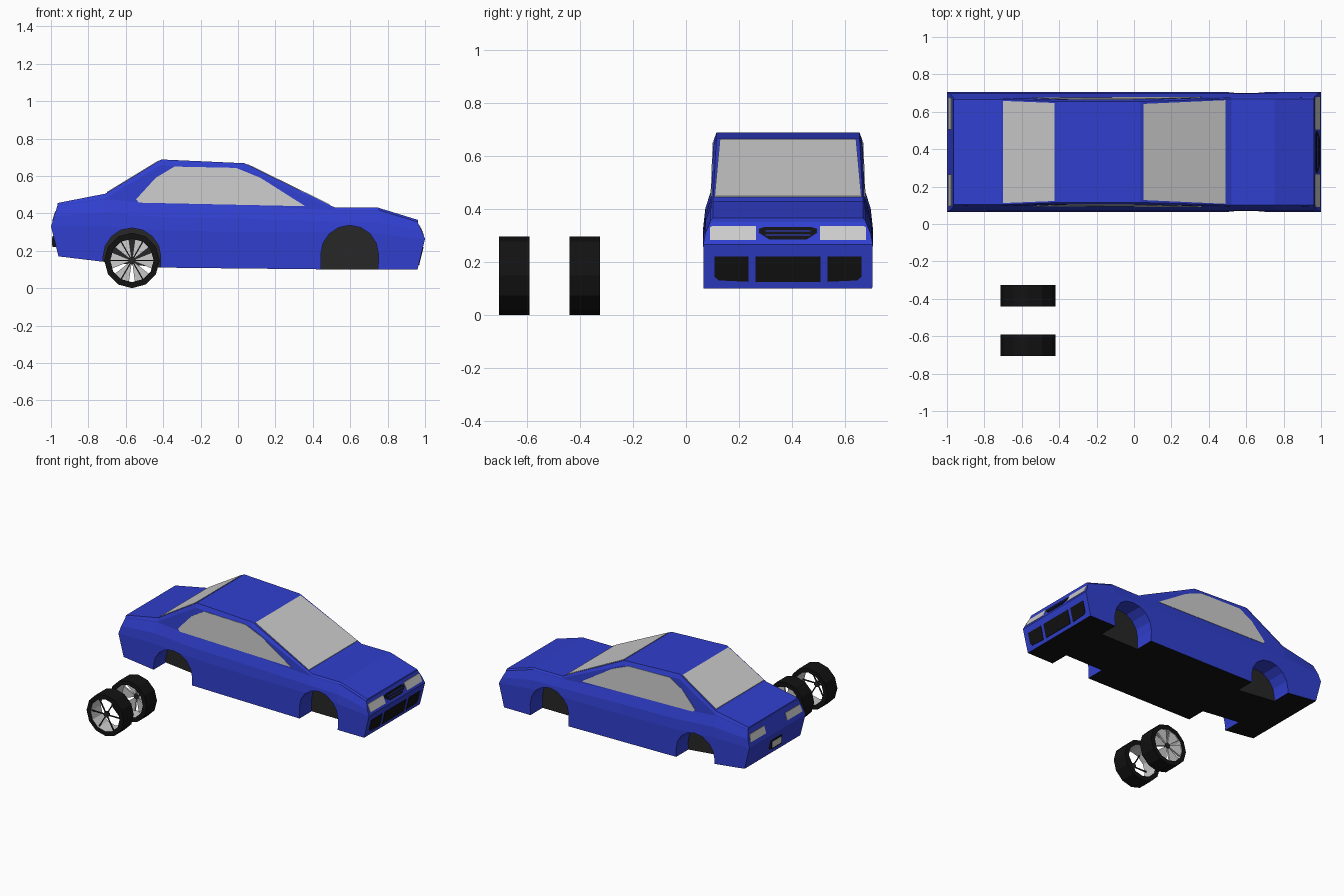
import bpy, bmesh
from math import sin, cos, pi, radians
from mathutils import Vector

if "Cube" in bpy.data.objects:
    bpy.data.objects.remove(bpy.data.objects["Cube"])

C = 0.385                      # centre line of the car body in y


def material(name, rgb):
    m = bpy.data.materials.new(name)
    m.diffuse_color = (*rgb, 1)
    m.use_nodes = True
    m.node_tree.nodes["Principled BSDF"].inputs["Base Color"].default_value = m.diffuse_color
    return m


BLUE = material("blue_paint", (0.03, 0.05, 0.62))
BLACK = material("black", (0.006, 0.006, 0.006))
DARK = material("dark_lining", (0.02, 0.02, 0.02))
LIGHT = material("light_metal", (0.85, 0.85, 0.85))


def mesh_object(name, verts, faces, mats=()):
    me = bpy.data.meshes.new(name)
    me.from_pydata([tuple(v) for v in verts], [], faces)
    bm = bmesh.new()
    bm.from_mesh(me)
    bmesh.ops.recalc_face_normals(bm, faces=bm.faces)
    bm.to_mesh(me)
    bm.free()
    for m in mats:
        me.materials.append(m)
    ob = bpy.data.objects.new(name, me)
    bpy.context.collection.objects.link(ob)
    return ob


def prism(name, pts, vec, mat=None):
    """Polygon extruded along a vector."""
    n, v = len(pts), Vector(vec)
    verts = [Vector(p) for p in pts] + [Vector(p) + v for p in pts]
    faces = [list(range(n)), list(range(n, 2 * n))]
    faces += [[i, (i + 1) % n, n + (i + 1) % n, n + i] for i in range(n)]
    return mesh_object(name, verts, faces, [mat] if mat else [])


def side_w(z):                 # half width of the flat cabin side
    return 0.29 - 0.04 * (z - 0.44)


# Body shell: lofted stations
# x bottom, x mid, x top, z bottom, z mid, z belt, z top, half width of top
stations = [
    (-0.96, -1.0, -0.966, .17, .33, .44, .455, .28),
    (-0.71, -0.71, -0.71, .14, .33, .475, .505, .282),
    (-0.41, -0.41, -0.41, .11, .31, .45, .688, .27),
    (0.035, 0.035, 0.035, .105, .30, .442, .668, .27),
    (0.52, 0.52, 0.52, .10, .30, .415, .43, .283),
    (0.75, 0.75, 0.75, .10, .29, .415, .43, .283),
    (0.96, 1.0, 0.962, .10, .265, .35, .365, .283),
]
L = 6
verts, faces = [], []
for xb, xm, xt, zb, zm, zl, zt, wt in stations:
    zs = max(zl + 0.004, zt - 0.03)
    half = [(xb, .318, zb), (xm, .32, zm), ((xm + xt) / 2, .312, (zm + zl) / 2),
            (xt, side_w(zl), zl), (xt, side_w(zs), zs), (xt, wt, zt)]
    verts += [(x, C - w, z) for x, w, z in half]
    verts += [(x, C + w, z) for x, w, z in reversed(half)]
R = 2 * L
for s in range(len(stations) - 1):
    for i in range(R):
        j = (i + 1) % R
        faces.append([s * R + i, s * R + j, (s + 1) * R + j, (s + 1) * R + i])
for b in (0, (len(stations) - 1) * R):
    for i in range(L - 1):
        faces.append([b + i, b + i + 1, b + R - 2 - i, b + R - 1 - i])
body = mesh_object("car_body", verts, faces, [BLUE, BLACK, DARK])

# Wheel arches cut from both sides
bpy.context.view_layer.objects.active = body
for cx, cz in ((0.597, 0.182), (-0.567, 0.168)):
    for s in (-1, 1):
        arc = [(cx + .154 * cos(pi * k / 8), C + s * .18, cz + .154 * sin(pi * k / 8)) for k in range(9)]
        arc += [(cx - .15, C + s * .18, 0), (cx + .15, C + s * .18, 0)]
        cutter = prism("arch_cutter", arc, (0, s * 0.3, 0))
        cutter.hide_render = True
        mod = body.modifiers.new("arch", "BOOLEAN")
        mod.operation, mod.solver, mod.object = "DIFFERENCE", "EXACT", cutter
        bpy.ops.object.modifier_apply(modifier=mod.name)
        bpy.data.objects.remove(cutter)
for p in body.data.polygons:
    p.material_index = 0
    if p.normal.z < -0.9 and p.center.z < 0.2:
        p.material_index = 1
    elif abs(p.normal.y) > 0.98 and abs(p.center.y - C) < 0.2:
        p.material_index = 2

# Side windows
outline = [(-.545, .475), (-.53, .457), (.36, .438), (.12, .59), (-.01, .643), (-.34, .65), (-.44, .59)]
for s, side in ((-1, "right"), (1, "left")):
    prism(side + "_side_window", [(x, C + s * (side_w(z) + .003), z) for x, z in outline], (0, -s * .008, 0))


# Windscreen and rear window lie on the sloped faces
def sloped(name, x0, w0, x1, w1, a, b):
    def z(x):
        return a[1] + (x - a[0]) / (b[0] - a[0]) * (b[1] - a[1]) + .004
    prism(name, [(x0, C - w0, z(x0)), (x0, C + w0, z(x0)), (x1, C + w1, z(x1)), (x1, C - w1, z(x1))], (0, 0, -.01))


sloped("windscreen", .05, .257, .49, .277, (.035, .668), (.52, .43))
sloped("rear_window", -.425, .262, -.70, .273, (-.41, .688), (-.71, .505))


# Panels on the nose and tail, given as (y offset, z)
def nose_x(z):
    return .96 + (z - .10) / .165 * .04 if z < .265 else 1.0 - (z - .265) / .085 * .038


def tail_x(z):
    return -.96 - (z - .17) / .16 * .04 if z < .33 else -1.0 + (z - .33) / .11 * .034


def nose(name, pts, mat=None, lift=.003):
    prism(name, [(nose_x(z) + lift, C + y, z) for y, z in pts], (-.008, 0, 0), mat)


for s, side in ((-1, "right"), (1, "left")):
    nose(side + "_headlight", [(s * y, z) for y, z in
         ((.12, .283), (.295, .283), (.295, .33), (.285, .335), (.12, .335))], LIGHT)
    nose(side + "_air_intake", [(s * y, z) for y, z in
         ((.15, .125), (.262, .13), (.278, .145), (.278, .22), (.15, .22))], BLACK)
    prism(side + "_tail_light", [(tail_x(z) - .003, C + s * y, z) for y, z in
          ((.12, .36), (.295, .36), (.285, .41), (.12, .41))], (.008, 0, 0))
nose("centre_air_intake", [(-.123, .125), (.123, .125), (.123, .22), (-.123, .22)], BLACK)
nose("grille", [(-.07, .284), (.07, .284), (.11, .31), (.11, .325), (.09, .331),
                (-.09, .331), (-.11, .325), (-.11, .31)], BLACK)
for z in (.301, .316):
    nose("grille_bar", [(-.085, z - .002), (.085, z - .002), (.085, z + .002), (-.085, z + .002)], BLUE, .005)

# Number plate
for name, h, dz, x, mat in (("plate_frame", .06, .03, -.993, BLACK), ("plate_face", .05, .022, -.995, None)):
    prism(name, [(x, C - h, .25 - dz), (x, C + h, .25 - dz), (x, C + h, .25 + dz), (x, C - h, .25 + dz)],
          (.025 if mat else .004, 0, 0), mat)

# Loose wheels
WX, WZ, N = -0.567, 0.148, 12


def polar(r, a, y):
    return (WX + r * cos(a), y, WZ + r * sin(a))


for name, y0, y1 in (("outer_wheel", -.705, -.59), ("inner_wheel", -.44, -.325)):
    rings = [(.148, y0), (.148, y1), (.116, y1), (.116, y0)]
    tv = [polar(r, 2 * pi * k / N, y) for r, y in rings for k in range(N)]
    tf = [[a * N + k, a * N + (k + 1) % N, (a + 1) % 4 * N + (k + 1) % N, (a + 1) % 4 * N + k]
          for a in range(4) for k in range(N)]
    tyre = mesh_object(name + "_tyre", tv, tf, [BLACK, LIGHT])
    for p in tyre.data.polygons:       # bright rim barrel inside the tyre
        p.material_index = 1 if 2 * N <= p.index < 3 * N else 0
    for k in range(6):
        a = k * pi / 3
        if name == "inner_wheel":      # broad blade spokes
            d = radians(22)
            prism("blade_spoke", [polar(.015, a - d, y1 - .012), polar(.116, a - d, y1 - .006),
                                  polar(.118, a, y1 - .006), polar(.116, a + d, y1 - .006),
                                  polar(.015, a + d, y1 - .012)], (0, -.012, 0))
        else:                          # thin wire spokes
            d = .03
            prism("thin_spoke", [polar(.01, a - .3, y0 + .012), polar(.117, a - d, y0 + .012),
                                 polar(.117, a + d, y0 + .012), polar(.01, a + .3, y0 + .012)], (0, .008, 0), DARK)
    hub_y = y1 - .026 if name == "inner_wheel" else y0 + .01
    prism(name + "_hub", [polar(.02, 2 * pi * k / N, hub_y) for k in range(N)], (0, .018, 0), DARK)
